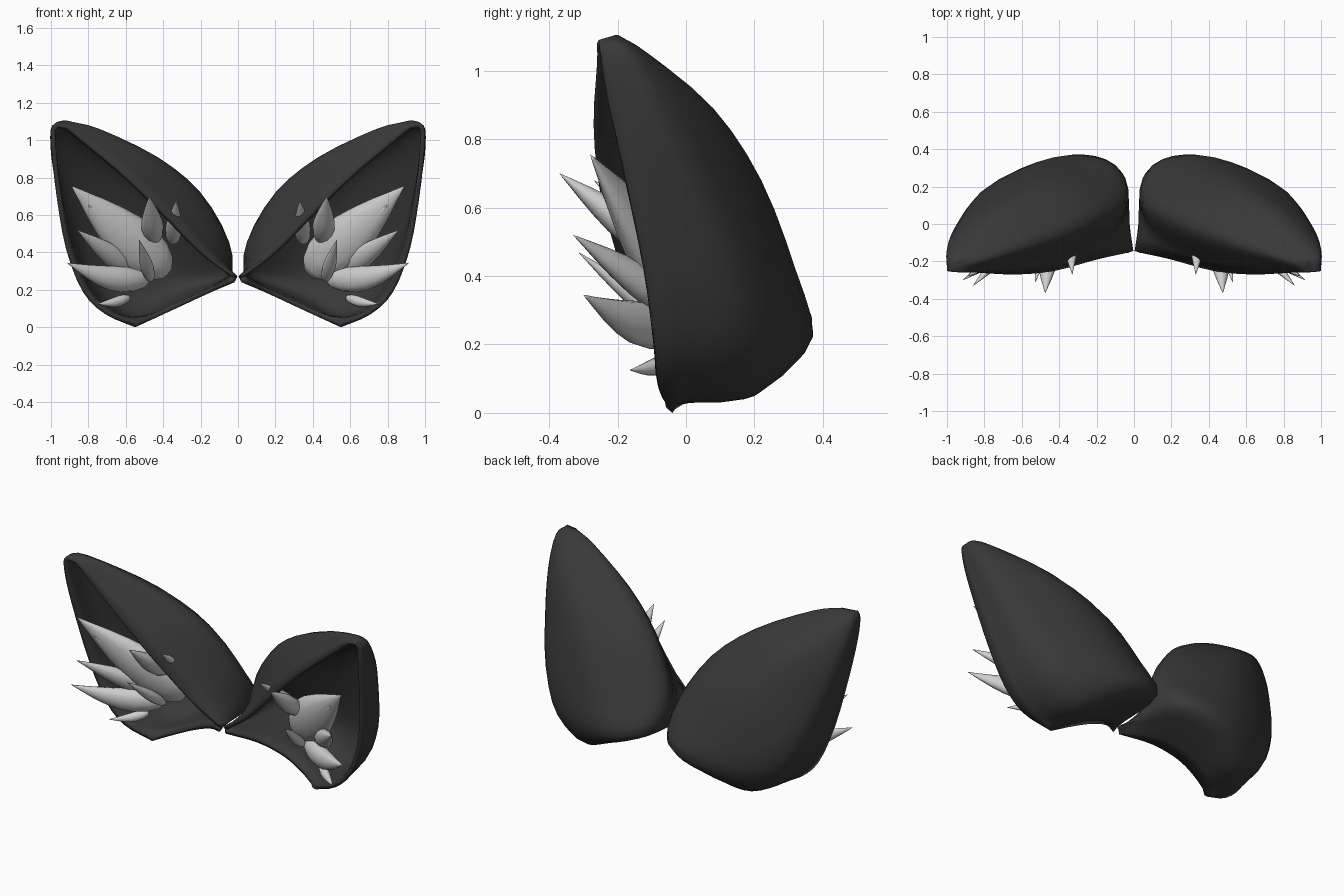
import bpy, bmesh, math
from mathutils import Vector

if "Cube" in bpy.data.objects:
    bpy.data.objects.remove(bpy.data.objects["Cube"])


def material(name, value):
    m = bpy.data.materials.new(name)
    m.diffuse_color = (value, value, value, 1)
    m.use_nodes = True
    m.node_tree.nodes["Principled BSDF"].inputs["Base Color"].default_value = m.diffuse_color
    return m


DARK = material("charcoal fur", 0.04)
PALE = material("pale grey fur", 0.62)


def spline(pts, n):
    """Smooth curve through all points, n steps per span."""
    pts = [Vector(p) for p in pts]
    ext = [2 * pts[0] - pts[1]] + pts + [2 * pts[-1] - pts[-2]]
    out = []
    for i in range(len(pts) - 1):
        a, b, c, d = ext[i:i + 4]
        for k in range(n):
            t = k / n
            out.append(0.5 * (2 * b + (c - a) * t + (2 * a - 5 * b + 4 * c - d) * t * t
                              + (3 * b - a - 3 * c + d) * t ** 3))
    return out + [pts[-1]]


def finish(name, bm, mat, angle):
    me = bpy.data.meshes.new(name)
    bm.to_mesh(me)
    bm.free()
    ob = bpy.data.objects.new(name, me)
    bpy.context.collection.objects.link(ob)
    me.materials.append(mat)
    bpy.ops.object.select_all(action='DESELECT')
    ob.select_set(True)
    bpy.context.view_layer.objects.active = ob
    bpy.ops.object.shade_smooth_by_angle(angle=math.radians(angle))
    return ob


def mirror(ob):
    m = ob.modifiers.new("mirror", 'MIRROR')
    m.use_mirror_merge = False


# Ear shell: cross-sections from the front lower lip, over the floor, up to the tip.
# Each runs outer rim, outer back, middle back, inner back, inner rim.
SECTIONS = [
    [(.55, -.04, 0), (.43, 0, .055), (.30, .01, .115), (.16, -.04, .18), (.02, -.15, .24)],
    [(.71, -.08, .07), (.56, .17, .04), (.35, .25, .12), (.14, .17, .20), (.01, -.14, .26)],
    [(.83, -.09, .19), (.72, .21, .18), (.34, .37, .22), (.06, .27, .27), (.02, -.15, .29)],
    [(.92, -.12, .42), (.82, .17, .40), (.40, .32, .42), (.05, .14, .46), (.20, -.19, .42)],
    [(.97, -.18, .70), (.91, .05, .68), (.53, .22, .68), (.20, .04, .72), (.42, -.25, .64)],
    [(.995, -.23, .92), (.97, -.06, .90), (.70, .08, .89), (.43, -.06, .91), (.63, -.27, .84)],
    [(1.0, -.25, 1.05), (.99, -.16, 1.06), (.88, -.11, 1.05), (.74, -.17, 1.06), (.85, -.26, 1.02)],
    [(.98, -.255, 1.09), (.96, -.22, 1.10), (.93, -.20, 1.105), (.90, -.22, 1.10), (.92, -.26, 1.08)],
]
rows = [spline(s, 5) for s in SECTIONS]
cols = [spline(c, 3) for c in zip(*rows)]
bm = bmesh.new()
grid = [[bm.verts.new((max(p.x, 0.001), p.y, max(p.z, 0))) for p in c] for c in cols]
for j in range(len(grid) - 1):
    for i in range(len(grid[0]) - 1):
        bm.faces.new((grid[j][i], grid[j + 1][i], grid[j + 1][i + 1], grid[j][i + 1]))
bm.faces.new([c[-1] for c in grid])
ear = finish("ear_shell", bm, DARK, 50)
sol = ear.modifiers.new("thickness", 'SOLIDIFY')
sol.thickness = 0.025
sol.offset = -1
mirror(ear)


# Inner fur: flattened teardrops that swell near the root and end in a point.
def tuft(name, root, tip, width, depth, bend):
    root, tip = Vector(root), Vector(tip)
    axis = (tip - root).normalized()
    side = axis.cross(Vector((0, -1, 0))).normalized()
    up = side.cross(axis)
    profile = [(0, .3), (.05, .62), (.15, .88), (.3, 1), (.45, .93), (.6, .74),
               (.75, .49), (.88, .24), (.97, .07)]
    n = 12
    bm = bmesh.new()
    rings = []
    for t, r in profile:
        c = root.lerp(tip, t) + side * bend * math.sin(math.pi * t)
        rings.append([bm.verts.new(c + side * width * r * math.cos(2 * math.pi * k / n)
                                   + up * depth * r * math.sin(2 * math.pi * k / n))
                      for k in range(n)])
    for a, b in zip(rings, rings[1:]):
        for k in range(n):
            bm.faces.new((a[k], a[(k + 1) % n], b[(k + 1) % n], b[k]))
    end = bm.verts.new(tip)
    for k in range(n):
        bm.faces.new((rings[-1][k], rings[-1][(k + 1) % n], end))
    bm.faces.new(rings[0][::-1])
    bmesh.ops.recalc_face_normals(bm, faces=bm.faces)
    mirror(finish(name, bm, PALE, 60))


tuft("main_tuft", (.38, .02, .29), (.89, -.28, .755), .135, .07, 0)
tuft("second_tuft", (.47, .0, .27), (.80, -.25, .655), .07, .05, 0)
tuft("side_tuft", (.55, .0, .29), (.86, -.33, .52), .06, .045, 0)
tuft("lower_tuft", (.48, -.02, .25), (.915, -.30, .345), .07, .05, .03)
tuft("bottom_tuft", (.58, -.03, .16), (.755, -.165, .125), .028, .025, .01)
tuft("crest_tuft", (.45, -.06, .46), (.475, -.37, .70), .06, .05, 0)
tuft("inner_tuft", (.35, .02, .45), (.33, -.27, .68), .045, .035, 0)
tuft("thin_tuft", (.465, -.04, .25), (.53, -.315, .47), .035, .03, 0)
